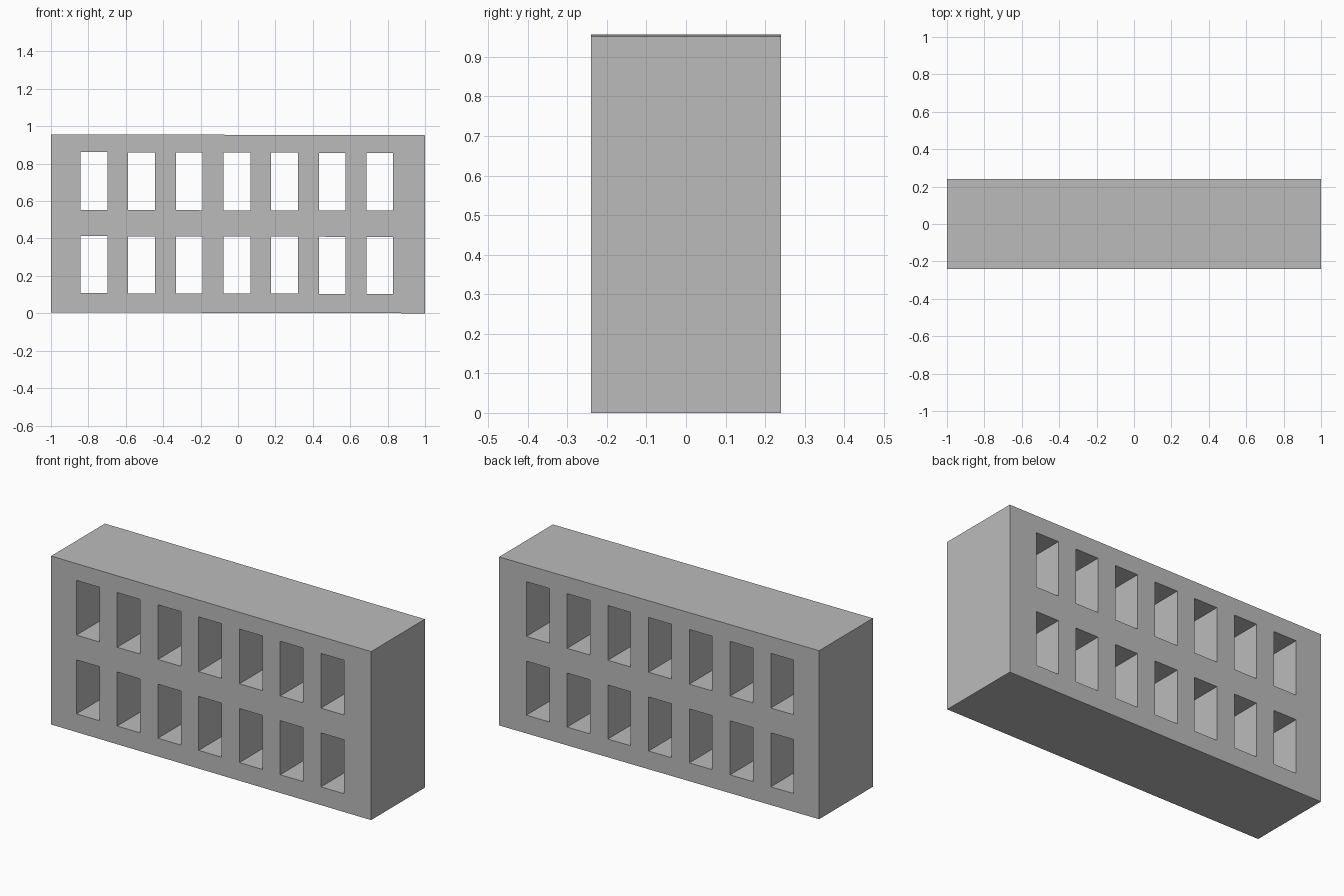
import bpy, bmesh

cube = bpy.data.objects.get("Cube")
if cube:
    bpy.data.objects.remove(cube, do_unlink=True)

# Overall size and the regular layout of the openings
HALF_DEPTH = 0.24
COLUMNS, PITCH, WIDTH = 7, 0.2547, 0.143
FIRST_X = -0.77
LEAN = 0.0025

xs = [-1.0]
for i in range(COLUMNS):
    centre = FIRST_X + i * PITCH
    xs += [centre - WIDTH / 2, centre + WIDTH / 2]
xs.append(1.0)
zs = [0.0, 0.103, 0.408, 0.548, 0.857, 0.952]

# Front wall as a grid, leaving every second cell open
bm = bmesh.new()
verts = [[bm.verts.new((x, -HALF_DEPTH, z + LEAN * (1 - x))) for z in zs] for x in xs]
for i in range(len(xs) - 1):
    for j in range(len(zs) - 1):
        if i % 2 and j % 2:
            continue
        a, b = verts[i], verts[i + 1]
        bm.faces.new((a[j], b[j], b[j + 1], a[j + 1]))

# Extrude to full depth, which also makes the tunnel walls
front = bm.faces[:]
result = bmesh.ops.extrude_face_region(bm, geom=front, use_keep_orig=True)
moved = [g for g in result["geom"] if isinstance(g, bmesh.types.BMVert)]
bmesh.ops.translate(bm, verts=moved, vec=(0, 2 * HALF_DEPTH, 0))
bmesh.ops.recalc_face_normals(bm, faces=bm.faces)

mesh = bpy.data.meshes.new("pierced_block")
bm.to_mesh(mesh)
bm.free()
block = bpy.data.objects.new("pierced_block", mesh)
bpy.context.collection.objects.link(block)

# Plain grey material
grey = bpy.data.materials.new("grey")
grey.use_nodes = True
colour = (0.5, 0.5, 0.5, 1)
grey.diffuse_color = colour
for node in grey.node_tree.nodes:
    if node.type == "BSDF_PRINCIPLED":
        node.inputs["Base Color"].default_value = colour
mesh.materials.append(grey)
